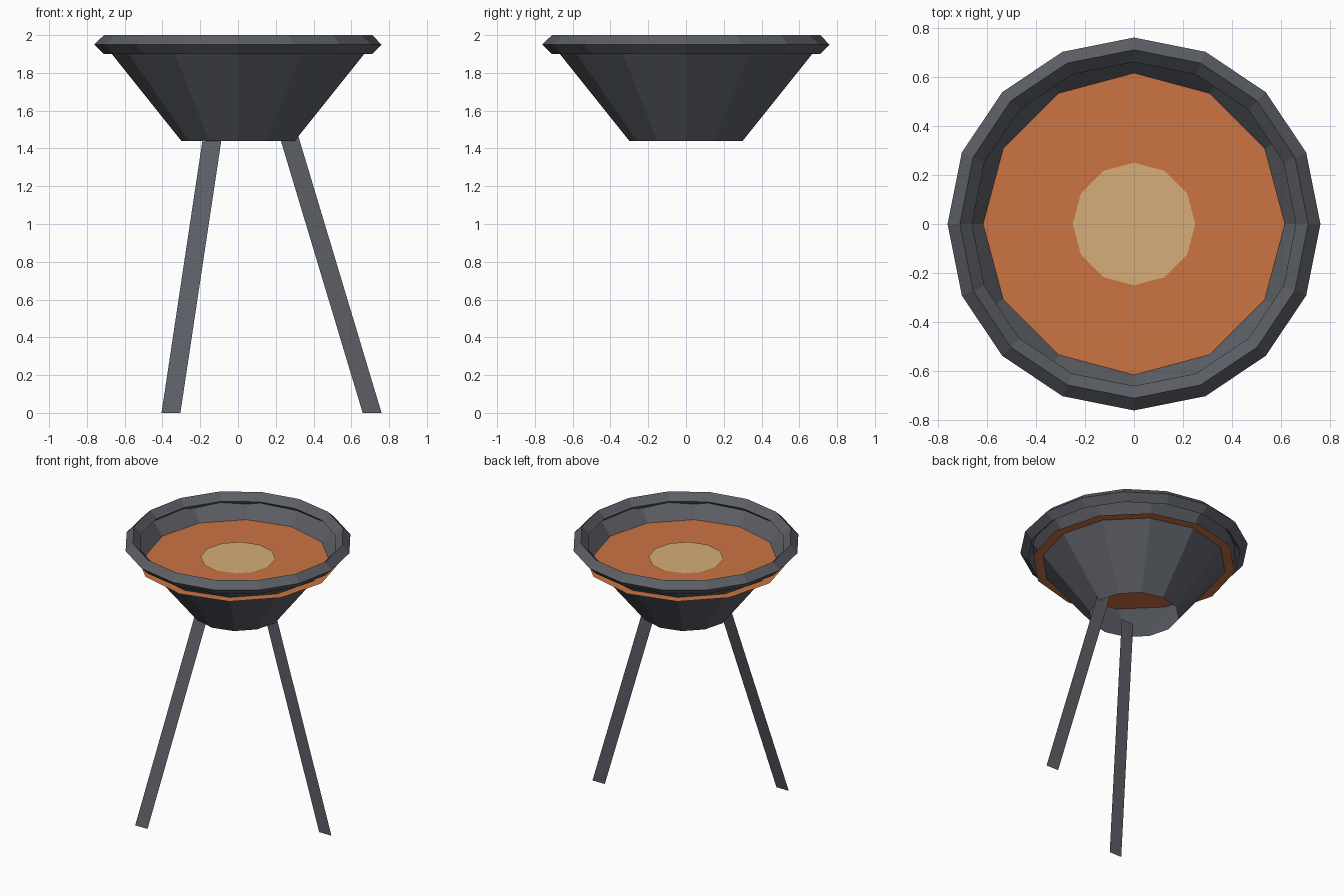
import bpy, bmesh, math

if "Cube" in bpy.data.objects:
    bpy.data.objects.remove(bpy.data.objects["Cube"])


def material(name, srgb):
    m = bpy.data.materials.new(name)
    lin = [((c / 255 + 0.055) / 1.055) ** 2.4 for c in srgb]
    m.diffuse_color = (*lin, 1)
    m.use_nodes = True
    m.node_tree.nodes["Principled BSDF"].inputs["Base Color"].default_value = m.diffuse_color
    return m


iron = material("dark iron", (92, 95, 102))
ember = material("ember orange", (204, 115, 68))
glow = material("pale glow", (214, 174, 120))


def make(name, bm, mat):
    mesh = bpy.data.meshes.new(name)
    bm.to_mesh(mesh)
    bm.free()
    mesh.materials.append(mat)
    obj = bpy.data.objects.new(name, mesh)
    bpy.context.collection.objects.link(obj)
    return obj


def ring(bm, radius, z, sides):
    return [bm.verts.new((radius * math.cos(math.tau * i / sides),
                          radius * math.sin(math.tau * i / sides), z))
            for i in range(sides)]


def bridge(bm, a, b):
    n = len(a)
    for i in range(n):
        j = (i + 1) % n
        bm.faces.new((a[i], a[j], b[j], b[i]))


# Open flared bowl wall
bm = bmesh.new()
bridge(bm, ring(bm, 0.30, 1.44, 12), ring(bm, 0.70, 1.94, 12))
make("bowl", bm, iron)

# Diamond-section rim
bm = bmesh.new()
loops = [ring(bm, r, z, 16) for r, z in
         ((0.76, 1.95), (0.71, 2.0), (0.66, 1.95), (0.71, 1.9))]
for k in range(4):
    bridge(bm, loops[k], loops[(k + 1) % 4])
make("rim", bm, iron)

# Flat fuel discs
for name, radius, z, mat in (("ember_disc", 0.68, 1.834, ember),
                             ("glow_disc", 0.25, 1.84, glow)):
    bm = bmesh.new()
    bm.faces.new(ring(bm, radius, z, 12))
    make(name, bm, mat)

# Thin splayed legs, each a flat strip facing the front
for name, angle in (("right_leg", 0), ("front_left_leg", 240)):
    c, s = math.cos(math.radians(angle)), math.sin(math.radians(angle))
    bm = bmesh.new()
    bm.faces.new([bm.verts.new((r * c + dx, r * s, z)) for r, z, dx in
                  ((0.71, 0, -0.05), (0.71, 0, 0.05),
                   (0.25, 1.53, 0.05), (0.25, 1.53, -0.05))])
    make(name, bm, iron)
